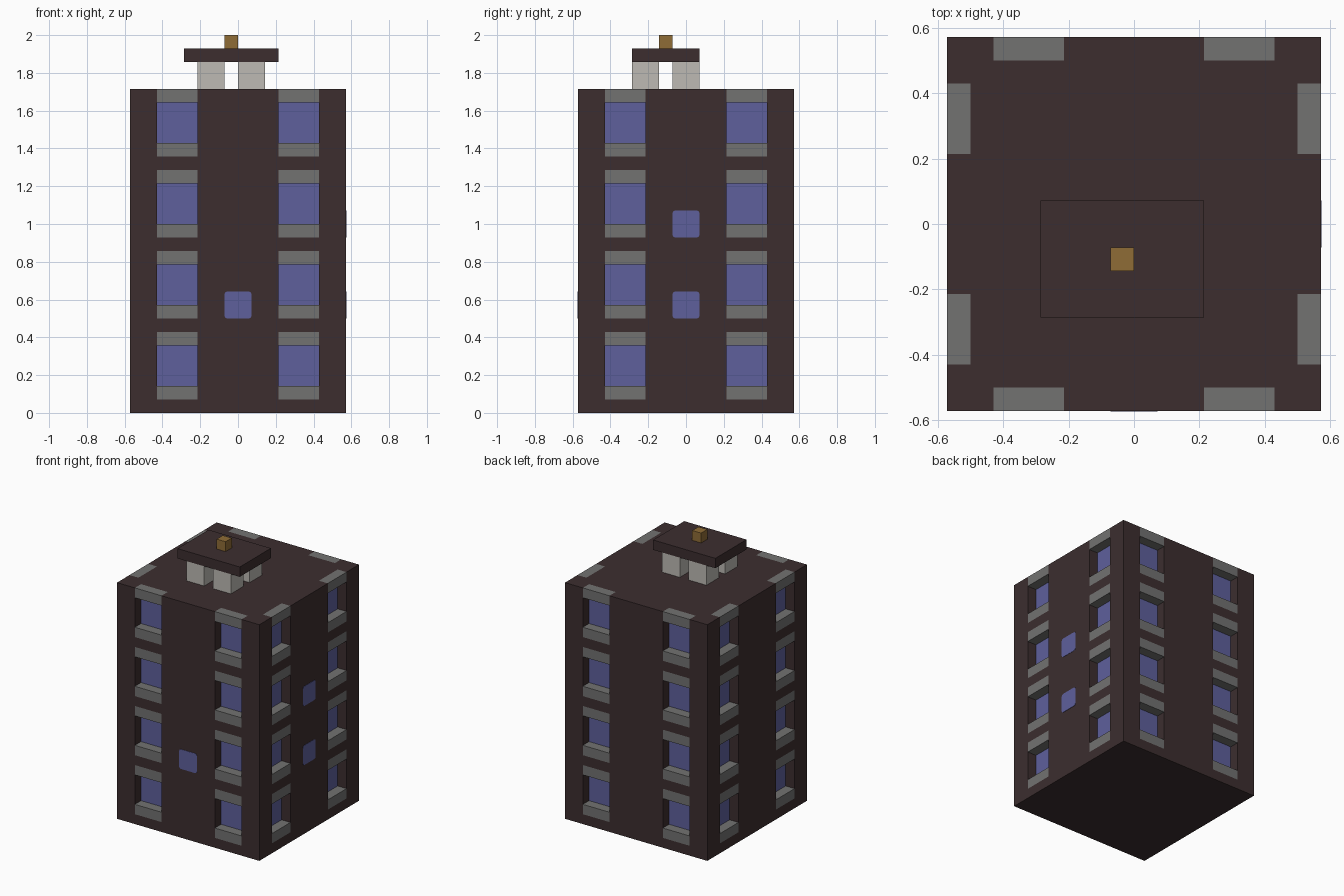
import bpy, bmesh
from mathutils import Vector, Matrix
from math import pi

cube = bpy.data.objects.get("Cube")
if cube:
    bpy.data.objects.remove(cube, do_unlink=True)

U = 2 / 28  # one building block


def material(name, rgb):
    mat = bpy.data.materials.new(name)
    mat.use_nodes = True
    mat.diffuse_color = (*rgb, 1)
    bsdf = mat.node_tree.nodes["Principled BSDF"]
    bsdf.inputs["Base Color"].default_value = (*rgb, 1)
    bsdf.inputs["Roughness"].default_value = 0.9
    return mat


BROWN = material("dark brown wall", (0.045, 0.027, 0.028))
GREY = material("grey stone", (0.168, 0.168, 0.165))
BLUE = material("blue glass", (0.112, 0.117, 0.335))
PALE = material("pale stone", (0.51, 0.49, 0.455))
GOLD = material("ochre", (0.275, 0.15, 0.037))


def add_object(name, bm, *mats):
    mesh = bpy.data.meshes.new(name)
    bm.to_mesh(mesh)
    bm.free()
    for mat in mats:
        mesh.materials.append(mat)
    obj = bpy.data.objects.new(name, mesh)
    bpy.context.collection.objects.link(obj)
    return obj


def box_mesh(low, high):
    """Box between two corners given in blocks."""
    low, high = Vector(low), Vector(high)
    bm = bmesh.new()
    bmesh.ops.create_cube(bm, size=1)
    bmesh.ops.scale(bm, vec=high - low, verts=bm.verts)
    bmesh.ops.translate(bm, vec=(low + high) / 2, verts=bm.verts)
    return bm


def box(name, low, high, mat):
    bm = box_mesh(low, high)
    bmesh.ops.scale(bm, vec=(U, U, U), verts=bm.verts)
    return add_object(name, bm, mat)


# Tower: a box sliced along the window lines
bm = box_mesh((-8, -8, 0), (8, 8, 24))
cuts = [(axis, s * d) for axis in (0, 1) for d in (3, 6, 7) for s in (-1, 1)]
cuts += [(2, floor * 6 + d) for floor in range(4) for d in (1, 2, 5, 6)]
for axis, d in cuts:
    normal = Vector((0, 0, 0))
    normal[axis] = 1
    bmesh.ops.bisect_plane(bm, geom=bm.verts[:] + bm.edges[:] + bm.faces[:],
                           plane_co=normal * d, plane_no=normal)
bm.normal_update()


def place(face):
    """Distance out from the axis, distance along the wall, height."""
    c = face.calc_center_median()
    along, out = sorted((abs(c.x), abs(c.y)))
    return out, along, c.z


def in_column(along):
    return 3 < along < 6


# Recess the window panes by one block
panes = []
for f in bm.faces:
    out, along, z = place(f)
    if out > 7.9 and in_column(along) and 2 < z % 6 < 5:
        panes.append(f)
for f in bmesh.ops.extrude_discrete_faces(bm, faces=panes)["faces"]:
    f.normal_update()
    bmesh.ops.translate(bm, vec=-f.normal, verts=f.verts)
bm.normal_update()

# Colour panes, sills and lintels by position
for f in bm.faces:
    out, along, z = place(f)
    f.material_index = 0
    if not in_column(along) or z < 0.5:
        continue
    if abs(f.normal.z) > 0.5:
        f.material_index = int(out > 7.1)
    elif out > 7.9:
        f.material_index = int(1 < z % 6 < 2 or z % 6 > 5)
    elif abs(out - 7) < 0.1:
        f.material_index = 2
bmesh.ops.scale(bm, vec=(U, U, U), verts=bm.verts)
add_object("tower", bm, BROWN, GREY, BLUE)


# Small flush windows with clipped corners
def small_window(name, turn, z):
    bm = box_mesh((-1, -0.03, -1), (1, 0.03, 1))
    edges = [e for e in bm.edges
             if abs(e.verts[0].co.y - e.verts[1].co.y) > 0.01]
    bmesh.ops.bevel(bm, geom=edges, offset=0.2, segments=2, profile=0.5,
                    affect="EDGES")
    bmesh.ops.translate(bm, vec=(0, -8, z), verts=bm.verts)
    bmesh.ops.scale(bm, vec=(U, U, U), verts=bm.verts)
    bmesh.ops.rotate(bm, cent=(0, 0, 0), matrix=Matrix.Rotation(turn, 3, "Z"),
                     verts=bm.verts)
    add_object(name, bm, BLUE)


small_window("front_small_window", 0, 8)
small_window("side_small_window_lower", pi / 2, 8)
small_window("side_small_window_upper", pi / 2, 14)

# Roof pavilion: four pillars, slab and finial
for x, side in ((-3, "right"), (0, "left")):
    for y, end in ((-4, "front"), (-1, "back")):
        box(f"pillar_{end}_{side}", (x, y, 24), (x + 2, y + 2, 26), PALE)
box("pavilion_roof", (-4, -4, 26), (3, 1, 27), BROWN)
box("roof_finial", (-1, -2, 27), (0, -1, 28), GOLD)
